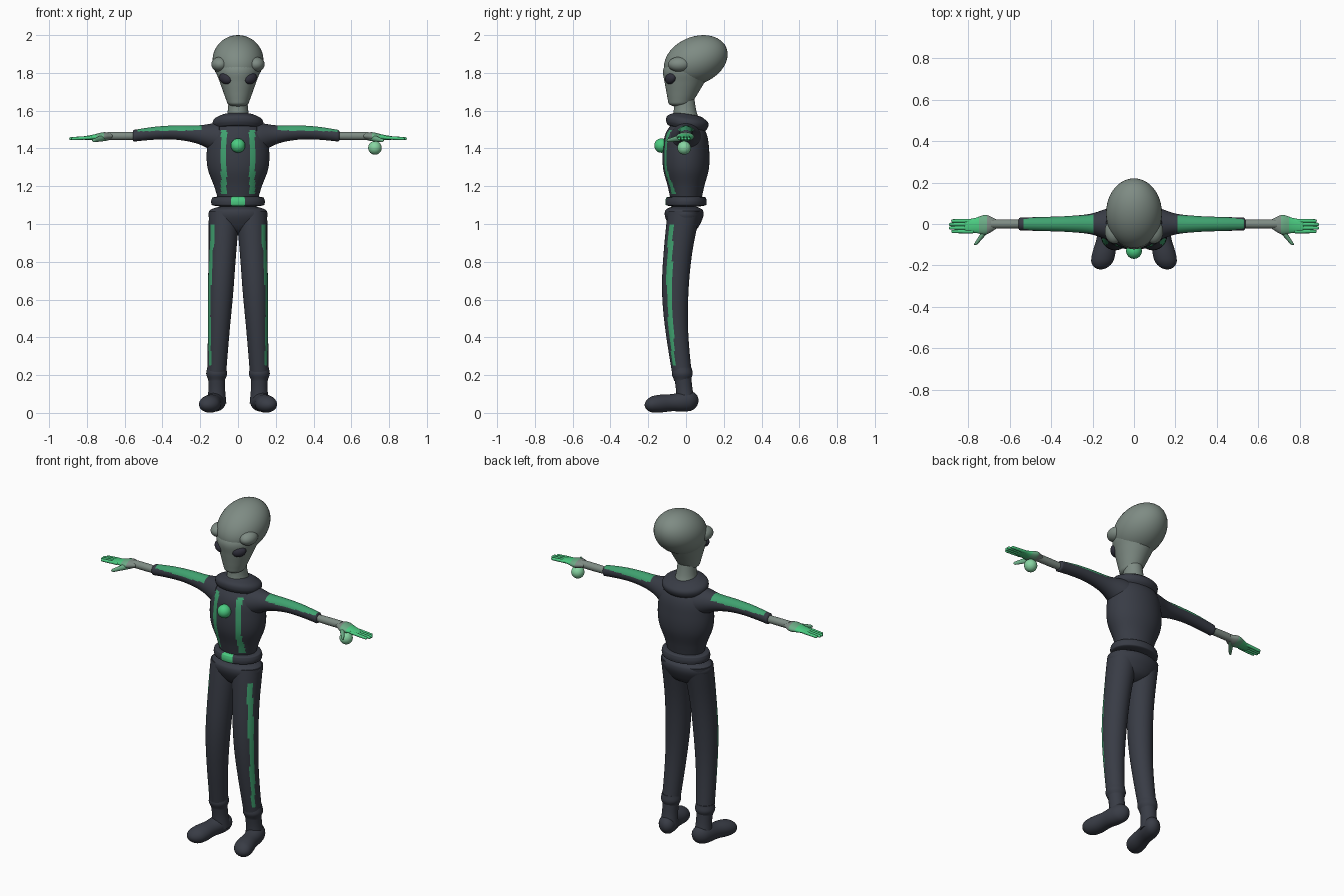
import bpy, bmesh, math
from mathutils import Vector

default_cube = bpy.data.objects.get("Cube")
if default_cube:
    bpy.data.objects.remove(default_cube, do_unlink=True)


def material(name, red, green, blue):
    mat = bpy.data.materials.new(name)
    mat.use_nodes = True
    mat.diffuse_color = (red, green, blue, 1)
    shader = mat.node_tree.nodes["Principled BSDF"]
    shader.inputs["Base Color"].default_value = mat.diffuse_color
    return mat


SUIT = material("dark slate suit", .04, .045, .06)
SKIN = material("grey skin", .21, .26, .23)
BLEND = material("grey green skin", .15, .42, .24)
GLOW = material("bright green", .07, .6, .22)
STRIPE = material("stripe green", .05, .36, .16)
ORB = material("pale green", .24, .66, .36)
EYE = material("eye black", .03, .03, .045)


def finish(obj, materials):
    for mat in materials:
        obj.data.materials.append(mat)
    bpy.ops.object.select_all(action='DESELECT')
    obj.select_set(True)
    bpy.context.view_layer.objects.active = obj
    bpy.ops.object.shade_smooth_by_angle(angle=math.radians(50))


def blend_radii(radii, fraction):
    """Smooth curve through evenly spaced radii."""
    last = len(radii) - 1
    place = fraction * last
    index = min(int(place), last - 1)
    step = place - index
    before, start = radii[max(index - 1, 0)], radii[index]
    end, after = radii[index + 1], radii[min(index + 2, last)]
    slope_in, slope_out = (end - before) / 2, (after - start) / 2
    rise = end - start
    return start + step * (slope_in + step * (
        3 * rise - 2 * slope_in - slope_out + step * (slope_in + slope_out - 2 * rise)))


def tube(name, start, end, radii, materials, flat=(1, 1), bow=(0, 0, 0),
         dome=0, rule=None, segments=48, rings=32):
    """Elliptical tube along its main axis, with optional bow and domed ends."""
    start, end, bow = Vector(start), Vector(end), Vector(bow)
    span = end - start
    main = max(range(3), key=lambda axis: abs(span[axis]))
    wide, deep = [axis for axis in range(3) if axis != main]
    bm = bmesh.new()
    loops = []
    for ring in range(rings + 1):
        fraction = (1 - math.cos(math.pi * ring / rings)) / 2
        centre = span * fraction + bow * math.sin(math.pi * fraction)
        radius = blend_radii(radii, fraction)
        edge = min(fraction, 1 - fraction)
        if edge < dome:
            radius *= max(math.sqrt(1 - (1 - edge / dome) ** 2), .01)
        aspect = flat[0] + (flat[1] - flat[0]) * fraction
        loop = []
        for segment in range(segments):
            angle = math.tau * segment / segments
            point = centre.copy()
            point[wide] += radius * math.cos(angle)
            point[deep] += radius * aspect * math.sin(angle)
            loop.append(bm.verts.new(point))
        loops.append(loop)
    for lower, upper in zip(loops, loops[1:]):
        for segment in range(segments):
            following = (segment + 1) % segments
            face = bm.faces.new((lower[segment], lower[following],
                                 upper[following], upper[segment]))
            if rule:
                middle = face.calc_center_median()
                axis_point = start + span * (middle[main] / span[main])
                place = middle + start
                face.material_index = rule(place, place - axis_point)
    bm.faces.new(loops[0])
    bm.faces.new(loops[-1])
    bmesh.ops.recalc_face_normals(bm, faces=bm.faces)
    mesh = bpy.data.meshes.new(name)
    bm.to_mesh(mesh)
    bm.free()
    obj = bpy.data.objects.new(name, mesh)
    obj.location = start
    bpy.context.collection.objects.link(obj)
    finish(obj, materials)
    return obj


def ball(name, location, size, mat, turn=(0, 0, 0)):
    bpy.ops.mesh.primitive_uv_sphere_add(segments=48, ring_count=24, radius=1, location=location)
    obj = bpy.context.object
    obj.name = name
    obj.scale = size
    obj.rotation_euler = [math.radians(degrees) for degrees in turn]
    finish(obj, [mat])


# Painting rules: each returns a material slot for a face
def torso_stripe(place, offset):
    return int(place.y < 0 and .06 < abs(place.x) < .09 and 1.16 < place.z < 1.5)


def buckle(place, offset):
    return int(place.y < 0 and abs(place.x) < .036)


def sleeve_stripe(place, offset):
    return int(offset.z > abs(offset.y) and .2 < abs(place.x) < .53)


def hand_fade(place, offset):
    return int(abs(place.x) > .71) + int(abs(place.x) > .75)


# Head: swept-back cranium over a narrow face and neck
ball("cranium", (0, .052, 1.866), (.135, .175, .125), SKIN, turn=(23, 0, 0))
tube("face", (0, -.035, 1.62), (0, .02, 1.88), (.052, .073, .096, .116, .1),
     [SKIN], flat=(1.1, 1.1), dome=.08)
tube("neck", (0, 0, 1.53), (0, -.01, 1.66), (.07, .055, .05), [SKIN], flat=(1.1, 1.1))

# Body
tube("torso", (0, 0, 1.1), (0, 0, 1.58), (.1, .125, .16, .165, .145, .06),
     [SUIT, STRIPE], flat=(.78, .72), rule=torso_stripe, segments=96, rings=48)
collar = tube("collar", (0, 0, 1.5), (0, 0, 1.585), (.12, .134, .125, .075),
              [SUIT], flat=(.8, .9), dome=.1)
collar.rotation_euler.x = -.17
tube("belt", (0, 0, 1.09), (0, 0, 1.15), (.138, .142, .134), [SUIT, GLOW],
     flat=(.77, .77), dome=.2, rule=buckle)
tube("hips", (0, -.01, .94), (0, -.01, 1.1), (.08, .13, .157, .14),
     [SUIT], flat=(.6, .68), dome=.2)
ball("chest_orb", (0, -.13, 1.415), (.038, .038, .038), GLOW)
ball("hand_orb", (.725, -.01, 1.403), (.036, .036, .036), ORB)

for side, label in ((1, "left"), (-1, "right")):

    def paired(name, start, end, *args, **options):
        """Tube on one side of the body."""
        mirror = Vector((side, 1, 1))
        tube(f"{label}_{name}", mirror * Vector(start), mirror * Vector(end), *args, **options)

    def leg_stripe(place, offset):
        forward, outward = -offset.y, offset.x * side
        return int(.58 < outward / max(forward, .001) < 1.15 and .25 < place.z < 1)

    # Eye and temple
    ball(f"{label}_eye", (.066 * side, -.082, 1.77), (.039, .024, .028), EYE,
         turn=(0, -18 * side, 35 * side))
    ball(f"{label}_temple", (.095 * side, -.035, 1.845), (.046, .06, .04), SKIN)

    # Sleeve, forearm and palm
    cuff_end = .55 - .01 * side
    paired("sleeve", (.09, 0, 1.45), (cuff_end, 0, 1.466), (.085, .05, .038, .034, .031),
           [SUIT, STRIPE], bow=(0, 0, .026), dome=.02, rule=sleeve_stripe)
    paired("forearm", (.5, 0, 1.466), (.69, 0, 1.466), (.02, .022, .022), [SKIN])
    paired("palm", (.66, 0, 1.466), (.82, -.01, 1.455), (.022, .047, .036, .03),
           [SKIN, BLEND, GLOW], flat=(.6, .3), dome=.05, rule=hand_fade)

    # Four fingers and a thumb
    for finger in range(4):
        across = .015 - .017 * finger
        tip = .9 - .012 * abs(finger - 1.5)
        paired(f"finger_{finger + 1}", (.77, across, 1.458), (tip, across, 1.451),
               (.009, .009, .008), [GLOW], dome=.06, segments=16, rings=16)
    paired("thumb", (.69, 0, 1.462), (.767, -.102, 1.441), (.02, .015, .009),
           [BLEND], dome=.08, segments=24)

    # Leg, trouser cuff, ankle and boot
    paired("leg", (.113, -.02, .2), (.072, -.01, 1.07), (.05, .057, .067, .073, .082),
           [SUIT, STRIPE], flat=(1.04, 1.04), bow=(0, -.042, 0), rule=leg_stripe)
    paired("trouser_cuff", (.113, -.02, .17), (.113, -.02, .24), (.043, .055, .05), [SUIT])
    paired("ankle", (.112, 0, .05), (.113, -.02, .21), (.05, .044, .046), [SUIT])
    paired("boot", (.105, .066, .066), (.161, -.219, .042), (.045, .052, .049, .056, .05),
           [SUIT], flat=(1.1, .75), dome=.16)
